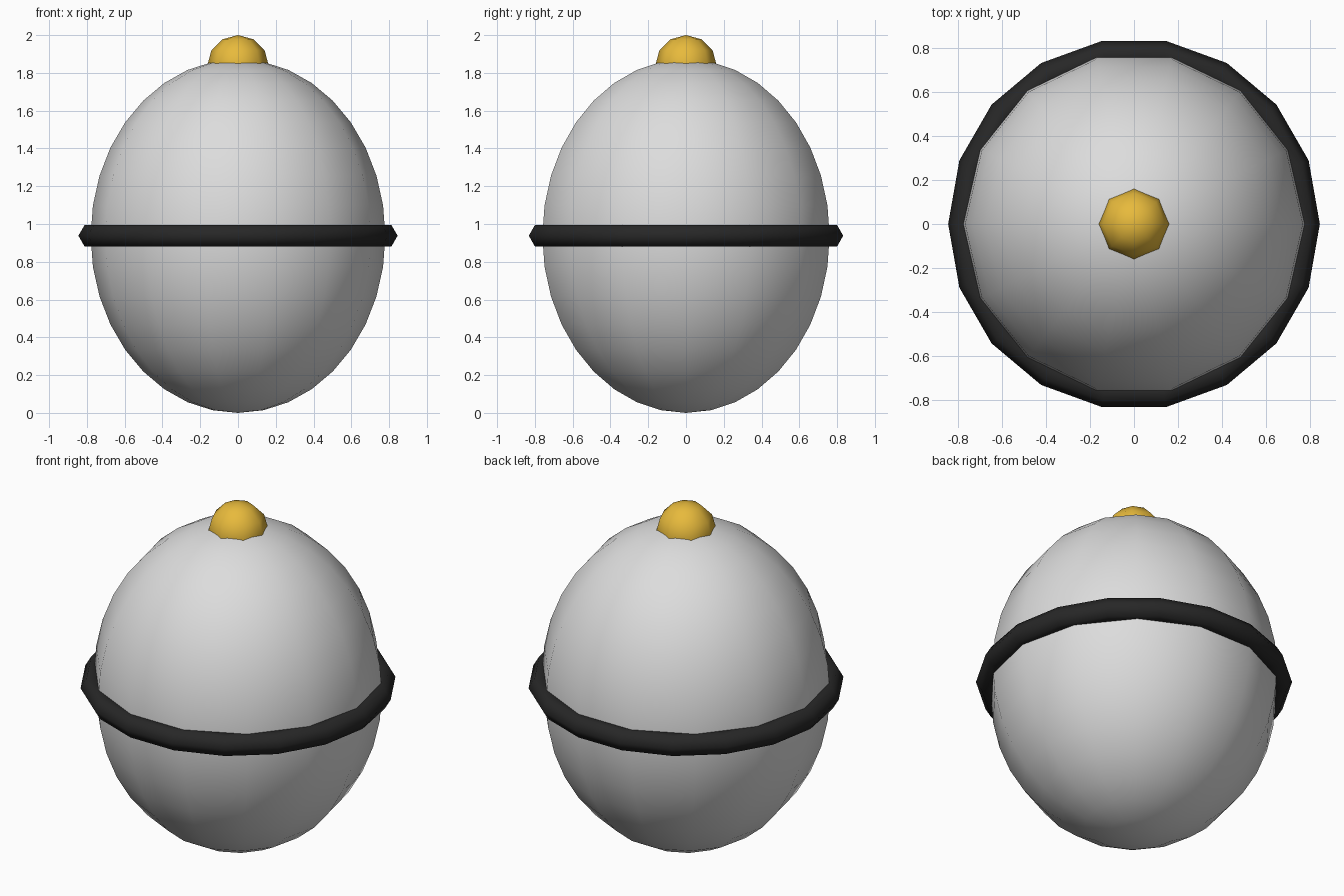
import bpy
import bmesh
from math import sin, cos, pi, tau

cube = bpy.data.objects.get("Cube")
if cube:
    bpy.data.objects.remove(cube, do_unlink=True)


def make_material(name, color, roughness=0.5):
    mat = bpy.data.materials.new(name)
    mat.use_nodes = True
    mat.diffuse_color = (*color, 1)
    bsdf = mat.node_tree.nodes["Principled BSDF"]
    bsdf.inputs["Base Color"].default_value = (*color, 1)
    bsdf.inputs["Roughness"].default_value = roughness
    return mat


def lathe(name, profile, sides, z, mat, closed=False):
    """Spin an (r, z) profile round the z axis; r = 0 ends become poles."""
    bm = bmesh.new()
    verts = [bm.verts.new((r, 0, h)) for r, h in profile]
    pairs = list(zip(verts, verts[1:]))
    if closed:
        pairs.append((verts[-1], verts[0]))
    edges = [bm.edges.new(pair) for pair in pairs]
    bmesh.ops.spin(bm, geom=verts + edges, cent=(0, 0, 0), axis=(0, 0, 1),
                   angle=tau, steps=sides, use_merge=True)
    bmesh.ops.remove_doubles(bm, verts=bm.verts, dist=0.0005)
    bmesh.ops.recalc_face_normals(bm, faces=bm.faces)
    for face in bm.faces:
        face.smooth = True
    mesh = bpy.data.meshes.new(name)
    bm.to_mesh(mesh)
    bm.free()
    mesh.materials.append(mat)
    obj = bpy.data.objects.new(name, mesh)
    obj.location.z = z
    bpy.context.collection.objects.link(obj)
    return obj


def half_ellipse(radius, height, rings):
    """Profile from the bottom pole to the top pole."""
    angles = [pi * i / rings for i in range(rings + 1)]
    return [(radius * sin(a), -height * cos(a)) for a in angles]


def circle(major, minor, sides):
    angles = [tau * i / sides for i in range(sides)]
    return [(major + minor * cos(a), minor * sin(a)) for a in angles]


shell_grey = make_material("light grey", (0.72, 0.72, 0.72))
band_black = make_material("black", (0.02, 0.02, 0.02))
knob_gold = make_material("gold", (0.8, 0.49, 0.045), 0.4)

# Egg-shaped body
lathe("body", half_ellipse(0.78, 0.936, 18), 14, 0.936, shell_grey)

# Band round the middle
lathe("middle_band", circle(0.78, 0.065, 6), 18, 0.938, band_black, closed=True)

# Round knob on top
lathe("top_knob", half_ellipse(0.163, 0.163, 6), 8, 1.837, knob_gold)
